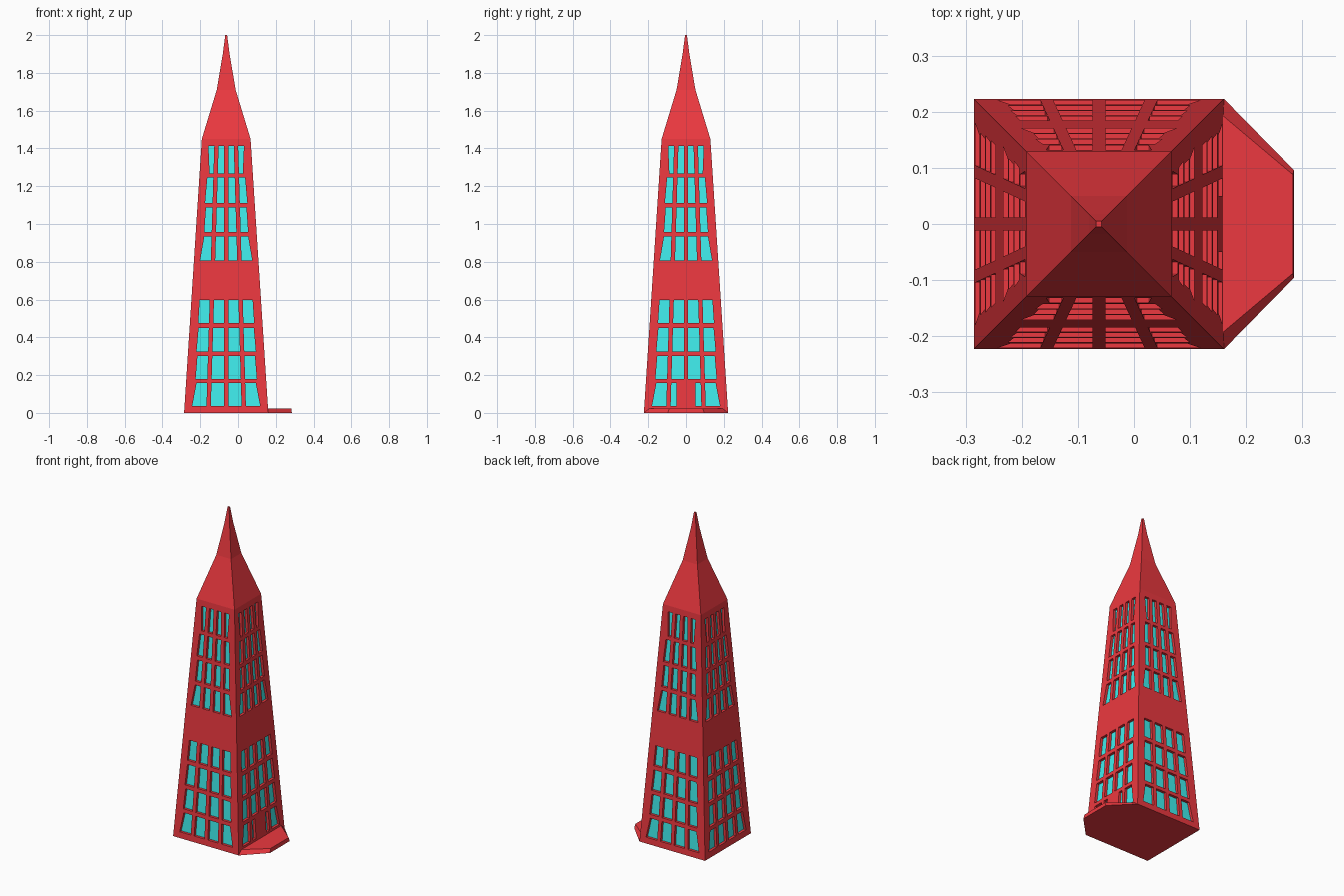
import bpy, bmesh
from mathutils import Matrix, Vector

if "Cube" in bpy.data.objects:
    bpy.data.objects.remove(bpy.data.objects["Cube"])

CX = -0.0625          # tower axis
DEPTH = 0.016         # window recess


def material(name, col):
    m = bpy.data.materials.new(name)
    m.diffuse_color = (*col, 1)
    m.use_nodes = True
    m.node_tree.nodes["Principled BSDF"].inputs["Base Color"].default_value = m.diffuse_color
    return m


RED = material("red", (0.84, 0.04, 0.05))
CYAN = material("cyan", (0.05, 0.85, 0.85))


def finish(bm, name, mat):
    bmesh.ops.remove_doubles(bm, verts=bm.verts, dist=1e-5)
    me = bpy.data.meshes.new(name)
    bm.to_mesh(me)
    bm.free()
    me.materials.append(mat)
    ob = bpy.data.objects.new(name, me)
    bpy.context.collection.objects.link(ob)
    return ob


def quad(bm, pts):
    bm.faces.new([bm.verts.new(p) for p in pts])


def half(z):
    return 0.223 - 0.0648 * z


# Window rows: heights of their edges and half width of the glazed area there
ZS = [0, .037, .157, .18, .302, .325, .45, .475, .597,
      .807, .935, .958, 1.087, 1.11, 1.245, 1.267, 1.413, 1.45]
OUT = [.18, .18, .157, .162, .152, .157, .146, .148, .14,
       .138, .116, .116, .107, .112, .10, .088, .094, .094]
WINDOW_ROWS = [1, 3, 5, 7, 9, 11, 13, 15]
WINDOW_COLS = [1, 3, 5, 7]


def columns(j, door):
    z, w = ZS[j], 0.0115
    m = 0.094 - 0.030 * z
    c = 0.05 if door and j < 3 else w     # doorway fills the middle of the bottom row
    r = [c, m - w, m + w, OUT[j], half(z)]
    return [-u for u in reversed(r)] + r


# Four tapered walls with recessed window grids
walls, panes = bmesh.new(), bmesh.new()
for k in range(4):
    turn = Matrix.Translation((CX, 0, 0)) @ Matrix.Rotation(k * 1.5707963, 4, 'Z')
    rows = [columns(j, k == 1) for j in range(len(ZS))]

    def point(i, j, d=0):
        return turn @ Vector((rows[j][i], -half(ZS[j]) + d, ZS[j]))

    for j in range(len(ZS) - 1):
        for i in range(9):
            ring = [(i, j), (i + 1, j), (i + 1, j + 1), (i, j + 1)]
            front = [point(*r) for r in ring]
            if j in WINDOW_ROWS and i in WINDOW_COLS:
                back = [point(*r, DEPTH) for r in ring]
                quad(panes, back)
                for a in range(4):
                    b = (a + 1) % 4
                    quad(walls, [front[a], front[b], back[b], back[a]])
            else:
                quad(walls, front)
h = half(0)
quad(walls, [(CX - h, -h, 0), (CX - h, h, 0), (CX + h, h, 0), (CX + h, -h, 0)])
finish(walls, "tower_walls", RED)
finish(panes, "window_panes", CYAN)

# Curved four-sided spire
spire = bmesh.new()
rings = []
for z, r in [(1.45, half(1.45)), (1.71, .05), (1.9, .018), (2.0, .005)]:
    rings.append([spire.verts.new((CX + x * r, y * r, z))
                  for x, y in ((-1, -1), (1, -1), (1, 1), (-1, 1))])
for lo, hi in zip(rings, rings[1:]):
    for a in range(4):
        b = (a + 1) % 4
        spire.faces.new([lo[a], lo[b], hi[b], hi[a]])
spire.faces.new(rings[-1])
finish(spire, "spire", RED)

# Doorstep with sloped sides
step = bmesh.new()
X = CX + h
low = [step.verts.new(p) for p in ((X, -h, 0), (.285, -.096, 0), (.285, .096, 0), (X, h, 0))]
top = [step.verts.new(p) for p in ((X - .002, -.193, .024), (.283, -.088, .024),
                                   (.283, .088, .024), (X - .002, .193, .024))]
step.faces.new(top)
step.faces.new(low[::-1])
for a in range(3):
    step.faces.new([low[a], low[a + 1], top[a + 1], top[a]])
finish(step, "doorstep", RED)
